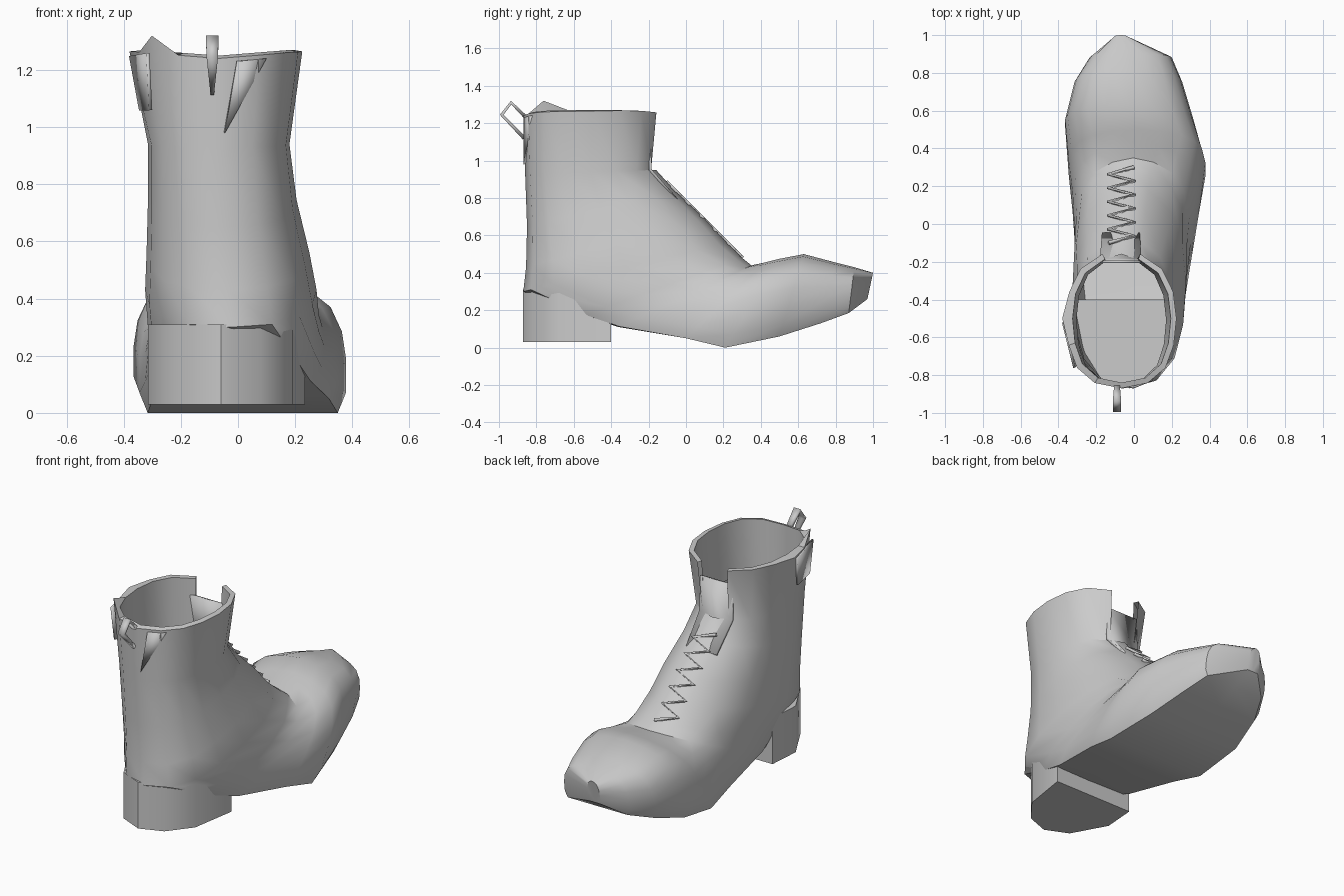
import bpy, bmesh, math

if "Cube" in bpy.data.objects:
    bpy.data.objects.remove(bpy.data.objects["Cube"])


def finish(name, bm, angle=38):
    bmesh.ops.recalc_face_normals(bm, faces=bm.faces)
    me = bpy.data.meshes.new(name)
    bm.to_mesh(me)
    bm.free()
    ob = bpy.data.objects.new(name, me)
    bpy.context.collection.objects.link(ob)
    bpy.ops.object.select_all(action='DESELECT')
    ob.select_set(True)
    bpy.context.view_layer.objects.active = ob
    bpy.ops.object.shade_smooth_by_angle(angle=math.radians(angle))
    return ob


# Half outlines of a ring: u runs back/sole -> front/top, w is the width
SHAFT = ([(1 - math.cos(i * math.pi / 8)) / 2 for i in range(9)],
         [0, .48, .8, .95, 1, .94, .74, .34, 0])
FOOT = ([0, 0, .15, .4, .6, .78, .9, .97, 1],
        [0, .92, 1, 1, .96, .85, .65, .35, 0])


def ring(bm, fy, fz, by, bz, xl, xr, k):
    cx, hw = (xl + xr) / 2, (xr - xl) / 2
    verts = []
    for j in range(16):
        i, side = (j, 1) if j <= 8 else (16 - j, -1)
        u = SHAFT[0][i] * (1 - k) + FOOT[0][i] * k
        w = SHAFT[1][i] * (1 - k) + FOOT[1][i] * k
        verts.append(bm.verts.new((cx + side * w * hw,
                                   by + (fy - by) * u, bz + (fz - bz) * u)))
    return verts


# Boot body: rings fan from the lining over the rim, down the shaft to the toe
# front y, z | back y, z | left x, right x | shaft-to-foot blend
RINGS = [
    (-.17, .95, -.845, .93, -.305, .170, 0),
    (-.16, 1.25, -.84, 1.25, -.325, .195, 0),
    (-.13, 1.25, -.87, 1.24, -.36, .225, 0),
    (-.16, .95, -.86, .93, -.315, .180, 0),
    (-.06, .84, -.85, .65, -.315, .205, 0),
    (.10, .69, -.855, .43, -.32, .25, 0),
    (.22, .56, -.87, .30, -.325, .275, 0),
    (.30, .48, -.55, .17, -.32, .29, .6),
    (.35, .44, -.36, .11, -.315, .305, .8),
    (.42, .455, .0, .05, -.325, .345, 1),
    (.50, .475, .21, .0, -.345, .378, 1),
    (.63, .50, .50, .06, -.365, .315, 1),
    (.80, .455, .72, .13, -.315, .255, 1),
    (.90, .43, .87, .185, -.235, .20, 1),
    (1.0, .40, .97, .26, -.11, -.03, 1),
]
bm = bmesh.new()
loops = [ring(bm, *r) for r in RINGS]
for v in loops[1] + loops[2]:
    v.co.z += .02 * min(1, abs(v.co.x + .07) / .25)
loops[2][14].co.z = 1.32
loops[2][12].co.x = -.38
for r in range(len(loops) - 1):
    for j in range(16):
        if r < 3 and j in (7, 8):       # open throat between the flaps
            continue
        n = (j + 1) % 16
        bm.faces.new((loops[r][j], loops[r][n], loops[r + 1][n], loops[r + 1][j]))
bm.faces.new(loops[-1])
finish("boot_body", bm)

# Heel block
OUTLINE = [(-.30, -.40), (-.315, -.6), (-.20, -.81), (-.06, -.872),
           (.08, -.82), (.19, -.68), (.235, -.40)]
bm = bmesh.new()
base = bm.faces.new([bm.verts.new((x, y, .03)) for x, y in OUTLINE])
top = bmesh.ops.extrude_face_region(bm, geom=[base])["geom"]
bmesh.ops.translate(bm, vec=(0, 0, .28),
                    verts=[g for g in top if isinstance(g, bmesh.types.BMVert)])
finish("heel_block", bm)


def strip(name, path, cx, thick):
    """Ribbon along a side-view path of (y, z, half width)."""
    bm = bmesh.new()
    rows = [[bm.verts.new((cx + s * h, y, z)) for s in (-1, 1)] for y, z, h in path]
    for a, b in zip(rows, rows[1:]):
        bm.faces.new((a[0], a[1], b[1], b[0]))
    ob = finish(name, bm)
    mod = ob.modifiers.new("thickness", 'SOLIDIFY')
    mod.thickness = thick
    mod.offset = 0


# Tongue behind the throat and pull loop at the back
strip("tongue", [(-.05, .79, .10), (-.19, .95, .11), (-.20, 1.16, .11)], -.07, .015)
strip("pull_loop", [(-.865, 1.12, .006), (-.985, 1.245, .02), (-.935, 1.31, .022),
                    (-.86, 1.235, .015)], -.09, .02)

# Folded collar corners hanging on the outside of the rim
def flap(name, pts):
    bm = bmesh.new()
    bm.faces.new([bm.verts.new(p) for p in pts])
    ob = finish(name, bm)
    ob.modifiers.new("thickness", 'SOLIDIFY').thickness = .012


flap("collar_flap_left", [(-.37, -.52, 1.25), (-.31, -.76, 1.26),
                          (-.30, -.74, 1.06), (-.335, -.58, 1.06)])
flap("collar_flap_back", [(.0, -.87, 1.23), (.10, -.83, 1.24), (-.045, -.868, .98)])

# Zigzag laces up the instep
cu = bpy.data.curves.new("laces", 'CURVE')
cu.dimensions = '3D'
cu.bevel_depth = .011
cu.bevel_resolution = 0
sp = cu.splines.new('POLY')
COUNT = 12
sp.points.add(COUNT - 1)
for i, p in enumerate(sp.points):
    y = .30 - .40 * i / (COUNT - 1)
    p.co = (-.135 if i % 2 else 0, y, .785 - y, 1)
bpy.context.collection.objects.link(bpy.data.objects.new("laces", cu))
